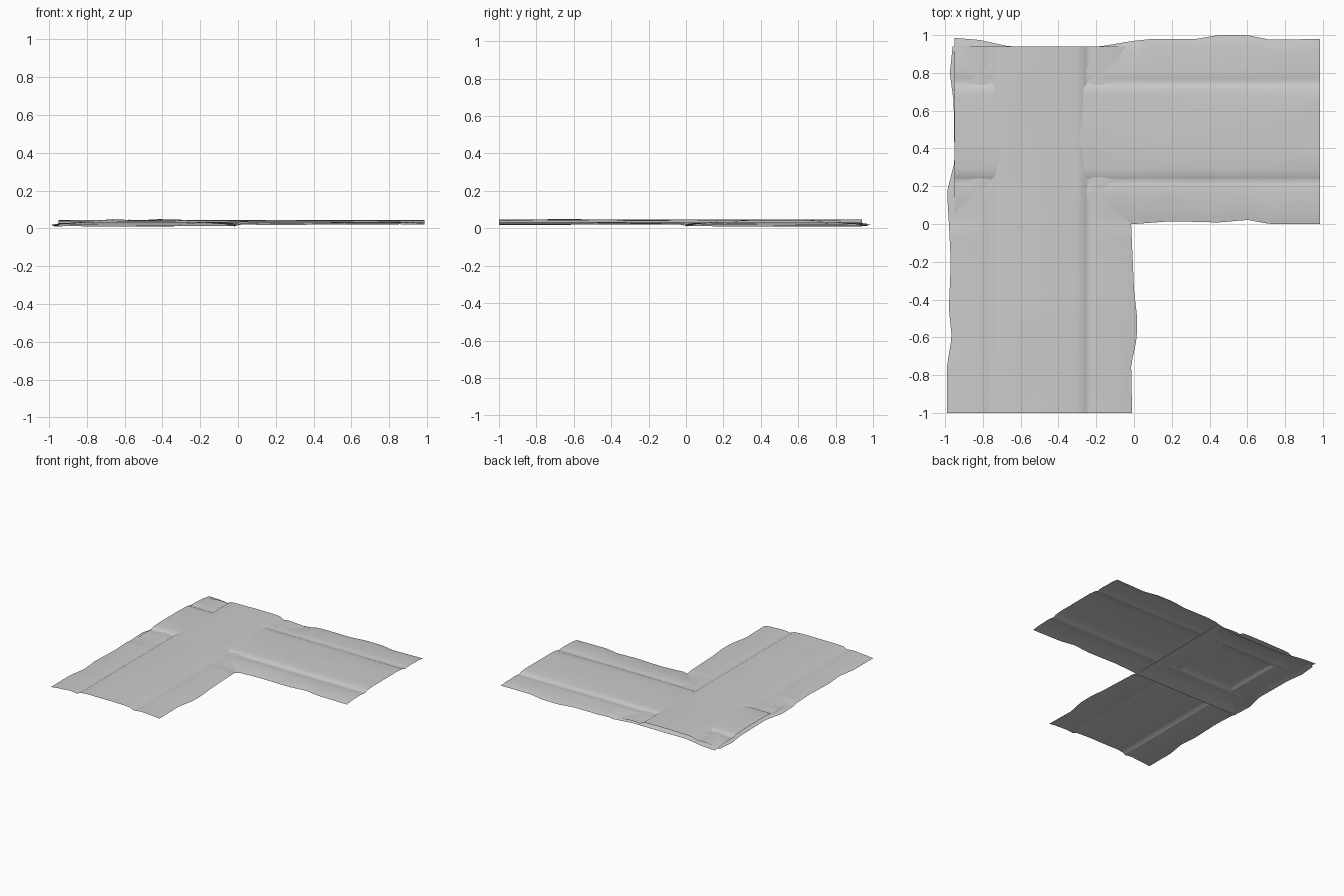
import bpy, bmesh, math
from mathutils import noise, Vector

if "Cube" in bpy.data.objects:
    bpy.data.objects.remove(bpy.data.objects["Cube"])

grey = bpy.data.materials.new("pale_grey_dirt")
grey.use_nodes = True
colour = (0.6, 0.6, 0.6, 1)
grey.diffuse_color = colour
grey.node_tree.nodes["Principled BSDF"].inputs["Base Color"].default_value = colour


def lerp(points, t):
    """Value at t on a polyline of (position, value) points."""
    for (a, u), (b, v) in zip(points, points[1:]):
        if t <= b:
            return u + (v - u) * max(0, t - a) / (b - a)
    return points[-1][1]


# Cross-section: verge, rut, raised track, rut, verge (position, height)
half = [(0, .02), (.06, .028), (.17, .033), (.215, .03), (.235, .026),
        (.27, .038), (.33, .042), (.42, .043)]
profile = half + [(1 - t, h) for t, h in reversed(half)]
columns = sorted({t for t, h in profile} | {.03, .11, .25, .3, .38, .5, .62, .7, .75, .89, .97})


def strip(name, start, end, low_edge, high_edge, place, lift, seed):
    """Rippled sheet of track between two ragged edges."""
    bm = bmesh.new()
    steps = 56
    rows = []
    for i in range(steps + 1):
        s = start + (end - start) * i / steps
        lo, hi = lerp(low_edge, s), lerp(high_edge, s)
        row = []
        for t in columns:
            on_track = .27 <= t <= .73
            ripple = noise.noise(Vector((s * 2.2, t * 9, seed)))
            z = lerp(profile, t) + ripple * (.003 if on_track else .004)
            z += lift if on_track else 0
            # Verges sag where the two tracks meet
            if s < 0 and name == "cross_track" or s > 0 and name == "long_track":
                z -= 0 if on_track else .008 * (1 - min(t, 1 - t) / .27)
            c = lo + (hi - lo) * t
            # Only the outermost verge follows the ragged edge
            straight = place[1] + t * .98
            c = straight + (c - straight) * max(0, 1 - min(t, 1 - t) / .2)
            row.append(bm.verts.new((c, s, z) if place[0] == "y" else (s, c, z)))
        rows.append(row)
    for a, b in zip(rows, rows[1:]):
        for j in range(len(columns) - 1):
            bm.faces.new((a[j], a[j + 1], b[j + 1], b[j]))
    for f in bm.faces:
        f.normal_update()
        if f.normal.z < 0:
            f.normal_flip()
        f.smooth = True
    mesh = bpy.data.meshes.new(name)
    bm.to_mesh(mesh)
    bm.free()
    mesh.materials.append(grey)
    bpy.context.collection.objects.link(bpy.data.objects.new(name, mesh))


# Track running front to back
strip("long_track", -1, .94,
      [(-1, -.99), (-.75, -.99), (-.6, -.965), (-.45, -.98), (-.2, -.97),
       (0, -.98), (.17, -.99), (.33, -.95), (.65, -.955), (.8, -.975), (.94, -.96)],
      [(-1, -.01), (-.75, -.015), (-.6, .015), (-.48, .015), (-.35, 0), (0, -.015), (.94, -.015)],
      ("y", -.99), .004, 3.3)

# Track running left to right
strip("cross_track", -.95, .985,
      [(-.95, .01), (0, 0), (.2, .015), (.45, .008), (.6, .022), (.72, 0), (.98, 0)],
      [(-.95, .985), (-.82, .975), (-.66, .94), (-.18, .94), (0, .97), (.1, .98),
       (.33, .98), (.45, 1), (.6, 1), (.72, .975), (.98, .98)],
      ("x", 0), 0, 8.7)
